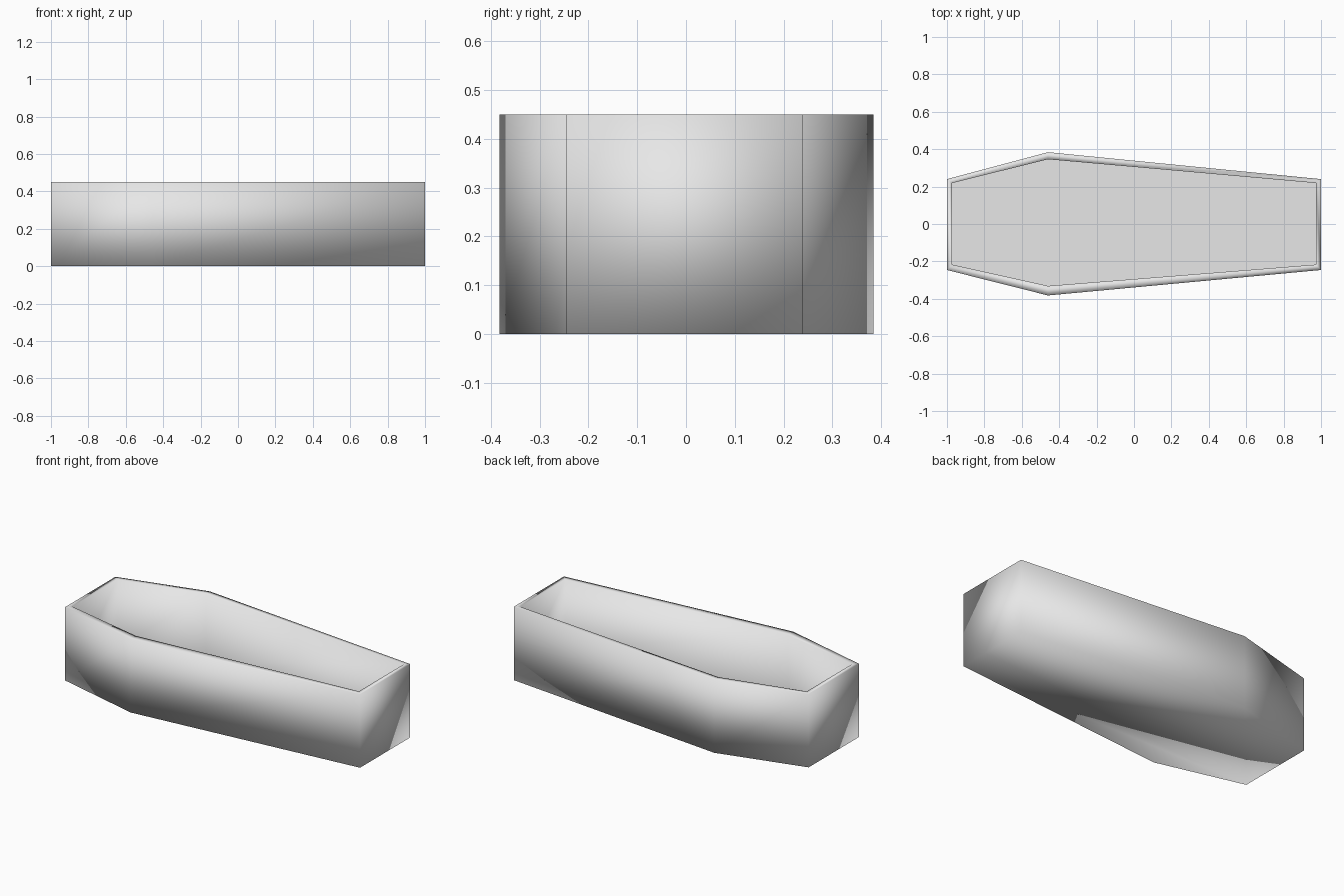
import bpy
import bmesh

if "Cube" in bpy.data.objects:
    bpy.data.objects.remove(bpy.data.objects["Cube"])

HEIGHT = 0.45
FLOOR = 0.03

# Tapered six-sided outlines, counter-clockwise from above
OUTER = [(-1, -0.246), (-0.46, -0.382), (1, -0.246),
         (1, 0.24), (-0.46, 0.384), (-1, 0.24)]
INNER = [(-0.972, -0.217), (-0.46, -0.331), (0.972, -0.217),
         (0.972, 0.219), (-0.46, 0.346), (-0.972, 0.219)]

grey = bpy.data.materials.new("light_grey")
grey.diffuse_color = (0.8, 0.8, 0.8, 1)
grey.use_nodes = True
grey.node_tree.nodes["Principled BSDF"].inputs["Base Color"].default_value = grey.diffuse_color


def ring(bm, outline, z):
    return [bm.verts.new((x, y, z)) for x, y in outline]


def bridge(bm, a, b):
    n = len(a)
    for i in range(n):
        j = (i + 1) % n
        bm.faces.new((a[i], a[j], b[j], b[i]))


# Open box: underside, outer walls, rim, inner walls and floor
bm = bmesh.new()
rings = [ring(bm, OUTER, 0), ring(bm, OUTER, HEIGHT),
         ring(bm, INNER, HEIGHT), ring(bm, INNER, FLOOR)]
bm.faces.new(rings[0][::-1])
for lower, upper in zip(rings, rings[1:]):
    bridge(bm, lower, upper)
floor = bm.faces.new(rings[3])

# Softly shaded shell with a crisp, flat floor inside
for f in bm.faces:
    f.smooth = True
for e in floor.edges:
    e.smooth = False

mesh = bpy.data.meshes.new("open_box")
bm.to_mesh(mesh)
bm.free()
mesh.materials.append(grey)
bpy.context.collection.objects.link(bpy.data.objects.new("open_box", mesh))
